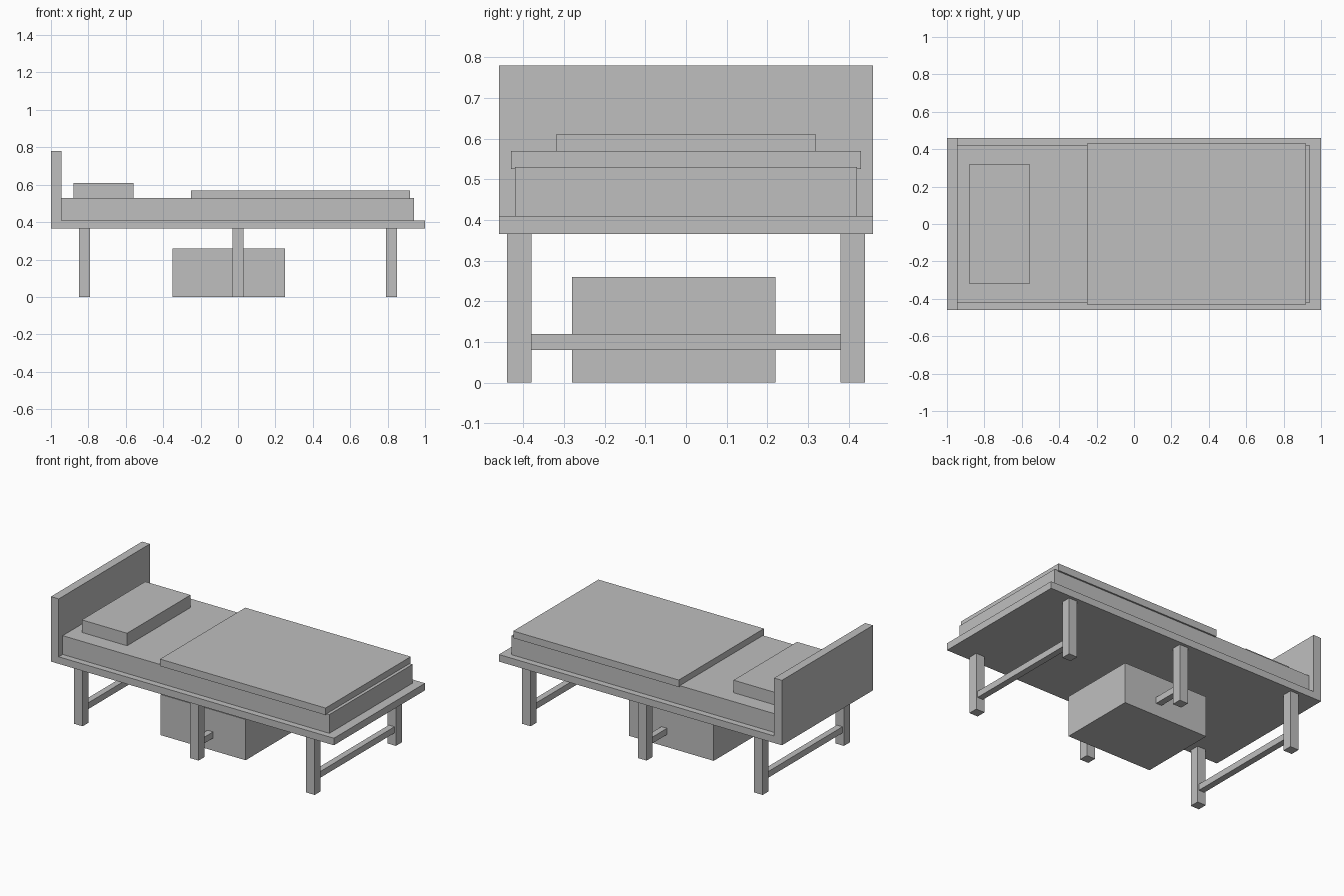
import bpy
import bmesh

cube = bpy.data.objects.get("Cube")
if cube:
    bpy.data.objects.remove(cube, do_unlink=True)

# One plain grey for every part
grey = bpy.data.materials.new("plain_grey")
grey.use_nodes = True
GREY = (0.52, 0.52, 0.52, 1.0)
grey.diffuse_color = GREY
grey.node_tree.nodes["Principled BSDF"].inputs["Base Color"].default_value = GREY


def extrude_profile(name, profile, y0, y1):
    """Extrude an (x, z) outline from y0 to y1."""
    bm = bmesh.new()
    face = bm.faces.new([bm.verts.new((x, y0, z)) for x, z in profile])
    result = bmesh.ops.extrude_face_region(bm, geom=[face])
    moved = [v for v in result["geom"] if isinstance(v, bmesh.types.BMVert)]
    bmesh.ops.translate(bm, verts=moved, vec=(0, y1 - y0, 0))
    bmesh.ops.recalc_face_normals(bm, faces=bm.faces)
    mesh = bpy.data.meshes.new(name)
    bm.to_mesh(mesh)
    bm.free()
    mesh.materials.append(grey)
    obj = bpy.data.objects.new(name, mesh)
    bpy.context.collection.objects.link(obj)
    return obj


def box(name, x, y, z):
    """Box from (min, max) pairs."""
    outline = [(x[0], z[0]), (x[1], z[0]), (x[1], z[1]), (x[0], z[1])]
    return extrude_profile(name, outline, *y)


# Bed base and headboard share one L-shaped side outline
BASE, DECK, HEAD = 0.365, 0.41, 0.78
extrude_profile("bed_base_and_headboard",
                [(-1, BASE), (1, BASE), (1, DECK), (-0.945, DECK),
                 (-0.945, HEAD), (-1, HEAD)], -0.46, 0.46)

# Bedding
box("mattress", (-0.945, 0.94), (-0.42, 0.42), (DECK, 0.53))
box("blanket", (-0.25, 0.92), (-0.43, 0.43), (0.525, 0.57))
box("pillow", (-0.88, -0.56), (-0.32, 0.32), (0.53, 0.61))

# Three pairs of legs, each joined by a crossbar
for place, x in (("head", -0.82), ("middle", 0), ("foot", 0.82)):
    for side, y in (("front", (-0.44, -0.38)), ("back", (0.38, 0.44))):
        box(f"{place}_{side}_leg", (x - 0.03, x + 0.03), y, (0, BASE))
    box(f"{place}_crossbar", (x - 0.02, x + 0.02), (-0.38, 0.38), (0.08, 0.12))

# Storage box under the bed
box("storage_box", (-0.35, 0.25), (-0.28, 0.22), (0, 0.26))
